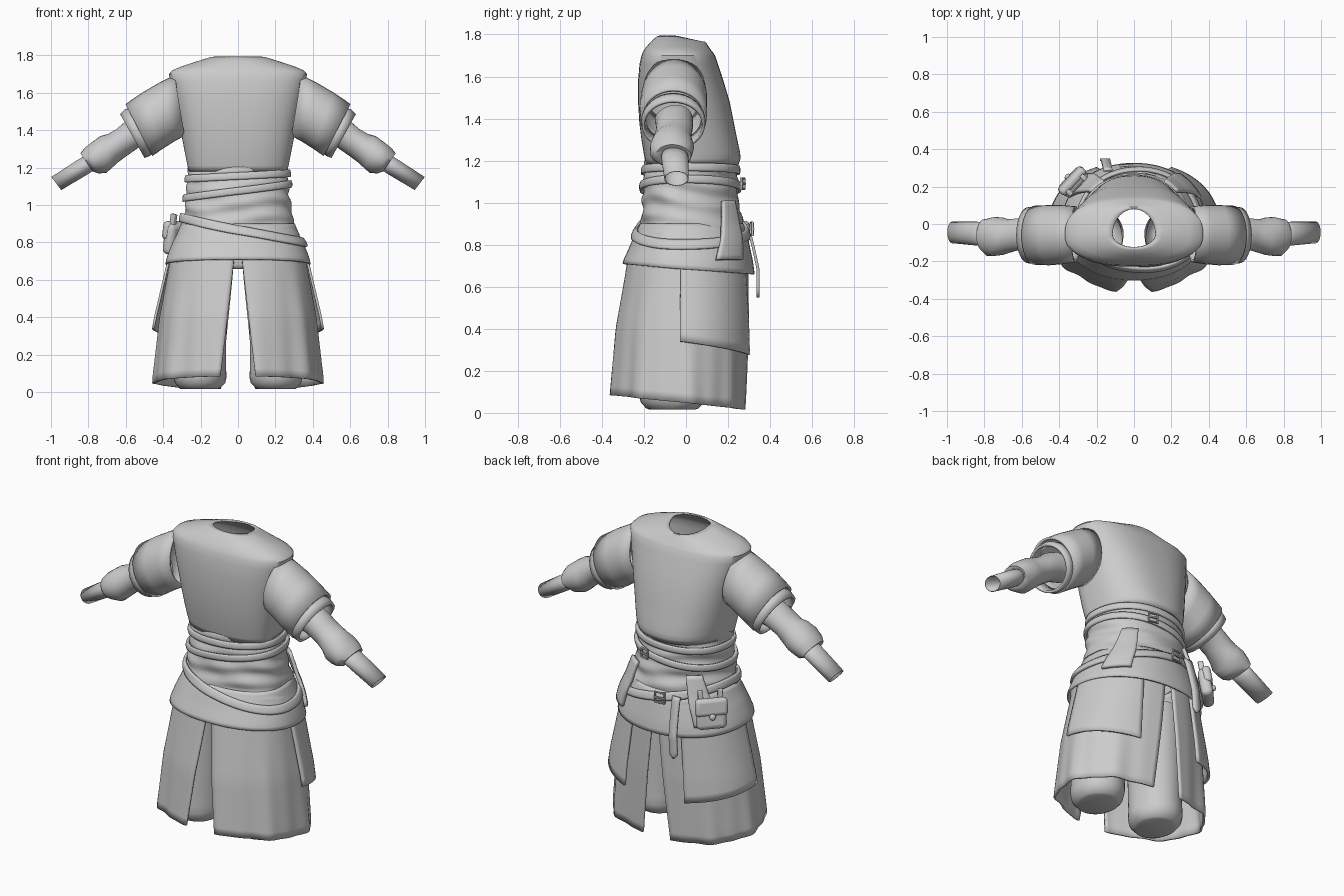
import bpy, bmesh, math
from mathutils import Vector, Matrix

if "Cube" in bpy.data.objects:
    bpy.data.objects.remove(bpy.data.objects["Cube"])

cloth = bpy.data.materials.new("grey cloth")
cloth.diffuse_color = (0.6, 0.6, 0.6, 1)
cloth.use_nodes = True
cloth.node_tree.nodes["Principled BSDF"].inputs["Base Color"].default_value = cloth.diffuse_color


def finish(ob, mirror=False, thick=0, angle=40):
    bpy.context.view_layer.objects.active = ob
    for o in bpy.context.selected_objects:
        o.select_set(False)
    ob.select_set(True)
    ob.data.materials.clear()
    ob.data.materials.append(cloth)
    bpy.ops.object.shade_smooth_by_angle(angle=math.radians(angle))
    if thick:
        m = ob.modifiers.new("thickness", 'SOLIDIFY')
        m.thickness, m.offset = thick, -1
    if mirror:
        m = ob.modifiers.new("mirror", 'MIRROR')
        m.use_mirror_merge = False
    return ob


def grid(name, rows, closed=False, cap=False, **kw):
    """Skin rows of points, listed from the top row down."""
    bm = bmesh.new()
    vs = [[bm.verts.new(p) for p in r] for r in rows]
    n = len(rows[0])
    for a, b in zip(vs, vs[1:]):
        for i in range(n if closed else n - 1):
            k = (i + 1) % n
            bm.faces.new((a[i], b[i], b[k], a[k]))
    if cap:
        bm.faces.new(vs[-1][::-1])
    me = bpy.data.meshes.new(name)
    bm.to_mesh(me)
    bm.free()
    ob = bpy.data.objects.new(name, me)
    bpy.context.collection.objects.link(ob)
    return finish(ob, **kw)


def oval(t, rx, front, back, cy, e):
    c, s = math.cos(t), math.sin(t)
    x = math.copysign(abs(c) ** (2 / e), c) * rx
    k = abs(s) ** (2 / e)
    return x, cy + k * (back - cy) if s > 0 else cy - k * (front + cy)


def lookup(table, z):
    if z >= table[0][0]:
        return table[0][1:]
    for a, b in zip(table, table[1:]):
        if z >= b[0]:
            f = (a[0] - z) / (a[0] - b[0])
            return [p + (q - p) * f for p, q in zip(a[1:], b[1:])]
    return table[-1][1:]


def surf(table, t, z, off=0.0):
    rx, f, b = lookup(table, z)
    x, y = oval(t, rx + off, f + off, b + off, -0.02, 2.15)
    return Vector((x, y, z))


def patch(name, table, tfun, zfun, off, nu, nv, closed=False, **kw):
    """Cloth wrapped on a body table; u runs around, v runs down."""
    rows = []
    for j in range(nv + 1):
        v, row = j / nv, []
        for i in range(nu if closed else nu + 1):
            t = tfun(i / nu, v)
            z = zfun(t, v)
            row.append(surf(table, t, z, off(t, v, z)))
        rows.append(row)
    return grid(name, rows, closed, **kw)


# height, half width, front depth, back depth
WAIST = [(1.21, .262, .19, .24), (1.1, .272, .203, .243), (1.0, .281, .205, .25),
         (.9, .30, .215, .27), (.84, .325, .245, .29), (.79, .35, .265, .30),
         (.72, .377, .297, .315), (.64, .395, .31, .325)]
SKIRT = [(.75, .355, .275, .295), (.4, .415, .335, .298), (.08, .448, .36, .29), (0, .45, .365, .287)]
TAU, D = math.tau, math.radians


def ring(u, v):
    return u * TAU


# Tunic body, open at neck and hem
TUNIC = [(1.795, .115, .125, .08), (1.79, .15, .14, .092), (1.768, .22, .165, .105),
         (1.742, .30, .188, .118), (1.72, .352, .203, .13), (1.70, .369, .212, .138),
         (1.66, .362, .221, .152), (1.58, .345, .228, .178), (1.48, .322, .228, .208),
         (1.38, .303, .222, .228), (1.3, .288, .212, .244), (1.24, .276, .202, .257),
         (1.21, .27, .196, .26), (1.18, .264, .19, .25)]
rows = []
for k, (z, rx, f, b) in enumerate(TUNIC):
    tilt = .22 * max(0, 1 - k / 5)
    row = []
    for i in range(64):
        x, y = oval(i / 64 * TAU, rx, f, b, -.055, 2.0 + .5 * min(1, k / 4) * (1 - max(0, k - 8) / 12))
        row.append((x, y, z - tilt * max(0, y + .05)))
    rows.append(row)
grid("tunic_body", rows, True, thick=.008)


def tube(name, rings, n=32, wrinkle=0.0, **kw):
    """Mirrored arm tube; each ring is top (x, z), bottom (x, z), centre y, half depth."""
    rows = []
    for k, (tx, tz, bx, bz, cy, ry) in enumerate(rings):
        row = []
        for i in range(n):
            a = i / n * TAU
            s = 1 + wrinkle * math.sin(3 * a + 2.1 * k)
            c, d = math.cos(a) / 2 * s, math.sin(a) * s
            row.append(((tx + bx) / 2 + (tx - bx) * c, cy + ry * d, (tz + bz) / 2 + (tz - bz) * c))
        rows.append(row)
    return grid(name, rows, True, mirror=True, **kw)


# Arms: short sleeve, turned cuff, puffed under-sleeve, wrist cuff
tube("short_sleeve", [(.34, 1.695, .285, 1.37, -.055, .15), (.42, 1.655, .34, 1.34, -.057, .158),
                      (.51, 1.602, .40, 1.302, -.06, .161), (.602, 1.54, .458, 1.262, -.06, .158)], thick=.014)
tube("sleeve_cuff", [(.57, 1.522, .445, 1.285, -.06, .145), (.603, 1.512, .472, 1.262, -.06, .153),
                     (.630, 1.485, .50, 1.252, -.06, .15)], thick=.014)
tube("under_sleeve", [(.55, 1.465, .46, 1.32, -.055, .09), (.60, 1.445, .53, 1.305, -.055, .088),
                      (.655, 1.405, .60, 1.262, -.058, .086), (.695, 1.38, .645, 1.225, -.062, .09),
                      (.735, 1.366, .677, 1.192, -.067, .10), (.78, 1.34, .705, 1.175, -.068, .104),
                      (.82, 1.305, .745, 1.168, -.068, .10), (.842, 1.275, .775, 1.178, -.062, .085),
                      (.83, 1.262, .78, 1.195, -.058, .055)], wrinkle=.035, angle=60)
tube("wrist_cuff", [(.80, 1.275, .75, 1.2, -.055, .066), (.86, 1.24, .805, 1.163, -.052, .064),
                    (.998, 1.15, .945, 1.08, -.045, .058)], thick=.004)

# Wrinkled sash and flared hip flap
patch("waist_sash", WAIST, ring, lambda t, v: 1.205 - .36 * v,
      lambda t, v, z: .005 * math.sin(z * 70 + 2 * math.sin(2 * t)) + .003 * math.sin(5 * t + z * 40),
      96, 36, True, angle=60)
patch("hip_flap", WAIST, ring, lambda t, v: .9 + v * (-.215 - .025 * math.sin(t)),
      lambda t, v, z: .004, 72, 10, True, thick=.01)

# Skirt halves, split at front and back
def skirt_angle(u, v):
    gap = .04 + .145 * v
    return -math.pi / 2 + gap + u * (math.pi - 2 * gap)

patch("skirt_half", SKIRT, skirt_angle,
      lambda t, v: .75 + v * (-.70 - .035 * math.sin(t)),
      lambda t, v, z: .008 * v * math.sin(t * 9 + .6) + .004 * v * math.sin(t * 17),
      56, 16, mirror=True, thick=.012, angle=60)

# Apron panel on each hip, standing off the skirt
patch("hip_panel", SKIRT, lambda u, v: D(-1) + u * D(67),
      lambda t, v: .72 - v * (.38 + .055 * t), lambda t, v, z: .014 + .024 * v,
      20, 10, mirror=True, thick=.014)

# Trouser legs with gathered hems
LEG = [(.74, .15, .15), (.4, .15, .155), (.22, .142, .155), (.13, .14, .158), (.085, .142, .16),
       (.05, .135, .15), (.022, .112, .125), (.016, .1, .11)]
grid("trouser_leg", [[(.205 + rx * math.cos(i / 32 * TAU) * (1 + .02 * math.sin(i + k)),
                       -.065 + ry * math.sin(i / 32 * TAU), z + .03 * (math.sin(i / 32 * TAU) < -2))
                      for i in range(32)] for k, (z, rx, ry) in enumerate(LEG)],
     True, True, mirror=True)


# Tilted belts around the waist
def belt(name, z, slope, width, off):
    patch(name, WAIST, ring, lambda t, v: z + slope * math.cos(t) + width * (.5 - v),
          lambda t, v, zz: off + .004 * math.sin(math.pi * v), 80, 4, True, thick=.016)

belt("upper_belt", 1.155, .015, .04, .014)
belt("middle_belt", 1.075, .038, .04, .016)
belt("lower_belt", .868, -.066, .048, .018)

# Cloth tail tucked in the belt on each side
patch("cloth_tail", WAIST, lambda u, v: D(46 - 10 * v) + (u - .5) * D(18 + 9 * v) + D(4),
      lambda t, v: 1.01 - .28 * v, lambda t, v, z: .026 + .012 * math.sin(math.pi * v),
      8, 12, mirror=True, thick=.02)

# Hanging belt end at the back, rounded at the tip
rows = []
for j in range(17):
    v = j / 16
    w = .024 * (1 if v < .9 else math.sqrt(max(.02, 1 - ((v - .9) / .1) ** 2)))
    y = .295 + .055 * min(1, v * 1.6) ** .8
    rows.append([(-.14 - s * w - .02 * v, y, .90 - .35 * v) for s in (-1, 0, 1)])
grid("belt_end", rows, thick=.014)


def place(ob, pos, out, lean=0):
    """Point local +y outward at angle out, leaning the base outward."""
    ob.matrix_world = Matrix.Translation(pos) @ Matrix.Rotation(out - math.pi / 2, 4, 'Z') @ Matrix.Rotation(lean, 4, 'X')


def block(name, size, shift, pos, out, lean=0, bevel=.02):
    bpy.ops.mesh.primitive_cube_add(size=1)
    ob = bpy.context.object
    ob.name = name
    ob.data.transform(Matrix.Translation(shift) @ Matrix.Diagonal((*size, 1)))
    finish(ob)
    m = ob.modifiers.new("round", 'BEVEL')
    m.width, m.segments = bevel, 4
    place(ob, pos, out, lean)
    return ob


# Pouch with flap, loops and clasp
P, OUT, LEAN = Vector((-.325, .225, .82)), D(137), D(10)
block("pouch", (.17, .065, .17), (0, 0, 0), P, OUT, LEAN, .028)
block("pouch_flap", (.182, .05, .10), (0, .016, .042), P, OUT, LEAN, .022)
for s in (-1, 1):
    block("pouch_loop", (.028, .03, .09), (s * .055, -.005, .09), P, OUT, LEAN, .006)
bpy.ops.mesh.primitive_uv_sphere_add(segments=16, ring_count=8, radius=.018)
clasp = finish(bpy.context.object)
clasp.name = "pouch_clasp"
clasp.data.transform(Matrix.Translation((0, .042, -.01)) @ Matrix.Diagonal((1, .6, 1, 1)))
place(clasp, P, OUT, LEAN)


# Belt buckles at the back
def buckle(name, t, z, off, size):
    p = surf(WAIST, t, z, off)
    bpy.ops.mesh.primitive_torus_add(major_segments=4, minor_segments=8, major_radius=size, minor_radius=.007)
    ob = finish(bpy.context.object)
    ob.name = name
    ob.data.transform(Matrix.Rotation(math.pi / 2, 4, 'X') @ Matrix.Rotation(math.pi / 4, 4, 'Z'))
    place(ob, p, t)
    block(name + "_pin", (size * 1.6, .01, .01), (0, .004, 0), p, t, 0, .003)

buckle("upper_buckle", D(75), 1.09, .035, .036)
buckle("lower_buckle", D(96), .875, .036, .042)
